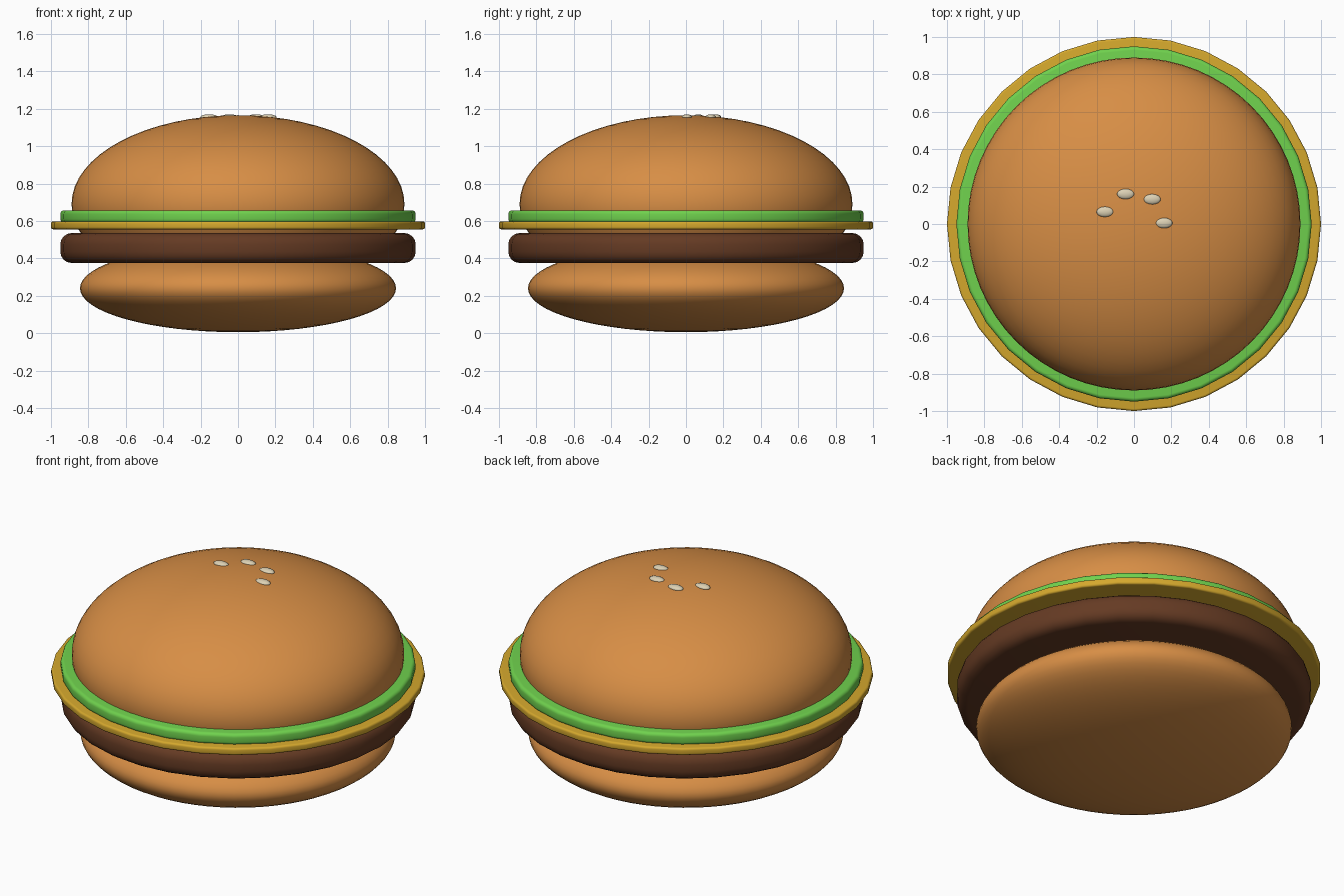
import bpy
import math

cube = bpy.data.objects.get("Cube")
if cube:
    bpy.data.objects.remove(cube, do_unlink=True)


def material(name, rgb):
    m = bpy.data.materials.new(name)
    m.use_nodes = True
    m.diffuse_color = (*rgb, 1)
    m.node_tree.nodes["Principled BSDF"].inputs["Base Color"].default_value = (*rgb, 1)
    return m


BUN = material("toasted bun", (0.68, 0.27, 0.06))
PATTY = material("grilled brown", (0.13, 0.043, 0.017))
CHEESE = material("cheese yellow", (0.66, 0.39, 0.026))
LETTUCE = material("lettuce green", (0.16, 0.64, 0.075))
SEED = material("sesame cream", (0.72, 0.64, 0.46))


def ellipsoid(name, centre, radii, mat, segments, rings):
    bpy.ops.mesh.primitive_uv_sphere_add(segments=segments, ring_count=rings, location=centre)
    ob = bpy.context.object
    ob.name = name
    ob.scale = radii
    bpy.ops.object.transform_apply(location=False, rotation=False, scale=True)
    bpy.ops.object.shade_smooth()
    ob.data.materials.append(mat)


def disc(name, radius, bottom, top, bevel, mat):
    bpy.ops.mesh.primitive_cylinder_add(vertices=32, radius=radius, depth=top - bottom,
                                        location=(0, 0, (bottom + top) / 2))
    ob = bpy.context.object
    ob.name = name
    ob.data.materials.append(mat)
    mod = ob.modifiers.new("rounded rim", "BEVEL")
    mod.width = bevel
    mod.segments = 4
    mod.limit_method = "ANGLE"
    bpy.ops.object.modifier_apply(modifier=mod.name)
    bpy.ops.object.shade_smooth_by_angle(angle=math.radians(40))


# Buns
ellipsoid("bottom_bun", (0, 0, 0.24), (0.845, 0.845, 0.235), BUN, 64, 32)
ellipsoid("top_bun", (0, 0, 0.69), (0.89, 0.89, 0.475), BUN, 64, 32)

# Fillings
disc("patty", 0.95, 0.375, 0.535, 0.06, PATTY)
disc("cheese_slice", 1.0, 0.555, 0.597, 0.012, CHEESE)
disc("lettuce", 0.95, 0.59, 0.657, 0.02, LETTUCE)

# Sesame seeds
for i, (x, y) in enumerate([(0.16, 0.005), (0.097, 0.132), (-0.045, 0.16), (-0.155, 0.065)]):
    ellipsoid(f"sesame_seed_{i + 1}", (x, y, 1.155), (0.046, 0.028, 0.015), SEED, 16, 10)
